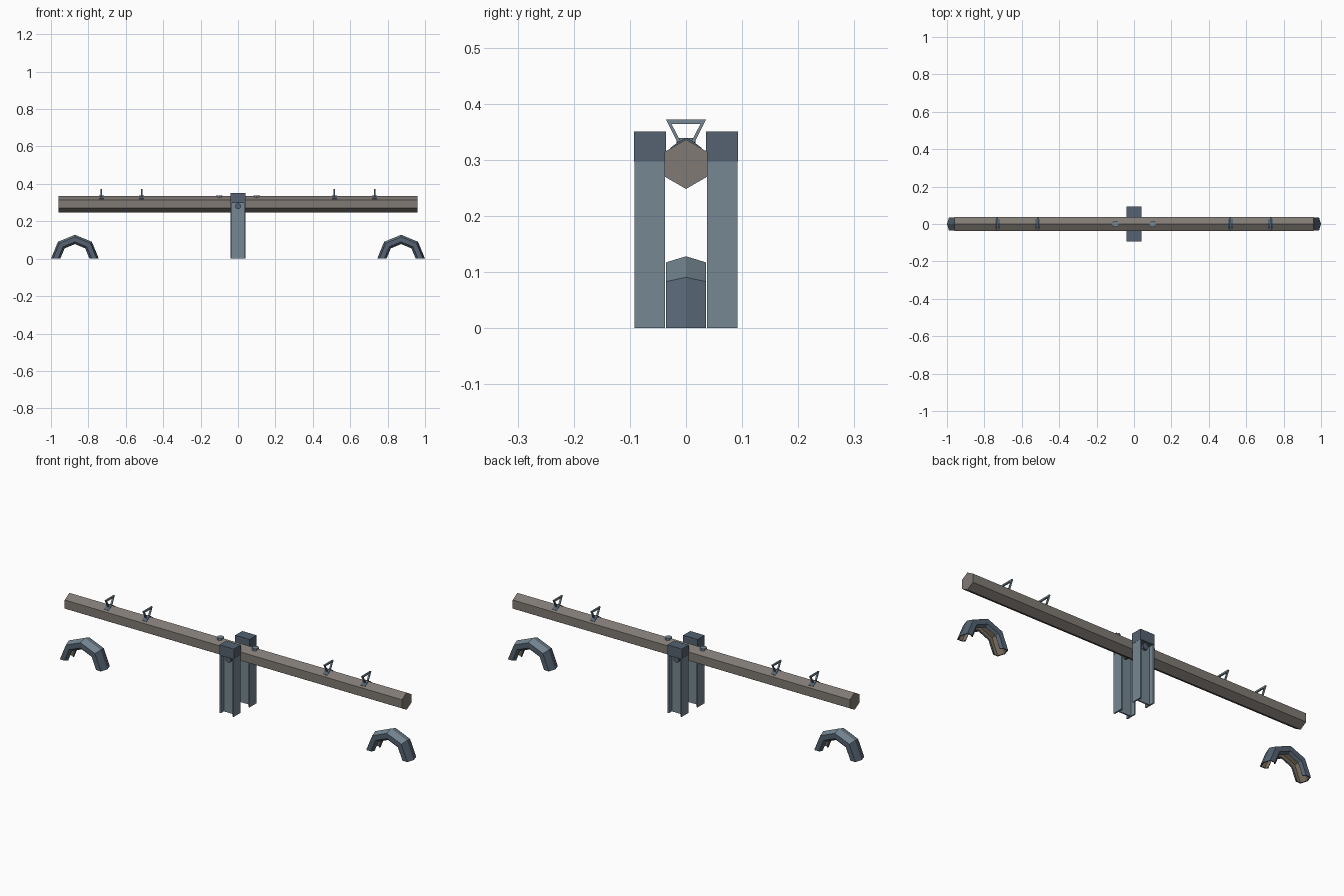
import bpy, bmesh, math
from mathutils import Vector

if "Cube" in bpy.data.objects:
    bpy.data.objects.remove(bpy.data.objects["Cube"])


def material(name, rgb):
    m = bpy.data.materials.new(name)
    m.diffuse_color = (*rgb, 1)
    m.use_nodes = True
    m.node_tree.nodes["Principled BSDF"].inputs["Base Color"].default_value = m.diffuse_color
    return m


STEEL = material("blue grey steel", (0.18, 0.245, 0.29))
DARK = material("dark slate", (0.09, 0.122, 0.165))
WOOD = material("weathered timber", (0.216, 0.195, 0.174))
BROWN = material("tyre lining brown", (0.19, 0.15, 0.11))


def finish(name, bm, *mats):
    bmesh.ops.recalc_face_normals(bm, faces=bm.faces)
    me = bpy.data.meshes.new(name)
    bm.to_mesh(me)
    bm.free()
    for m in mats:
        me.materials.append(m)
    ob = bpy.data.objects.new(name, me)
    bpy.context.collection.objects.link(ob)
    return ob


# Extrude a 2D profile from a to b along an axis (the profile uses the other two, in order)
def prism(name, pts, axis, a, b, mat):
    def put(p, t):
        return {"x": (t, *p), "y": (p[0], t, p[1]), "z": (*p, t)}[axis]
    bm = bmesh.new()
    lo = [bm.verts.new(put(p, a)) for p in pts]
    hi = [bm.verts.new(put(p, b)) for p in pts]
    bm.faces.new(lo)
    bm.faces.new(hi)
    n = len(pts)
    for i in range(n):
        j = (i + 1) % n
        bm.faces.new((lo[i], lo[j], hi[j], hi[i]))
    return finish(name, bm, mat)


def ngon(n, r, cx, cy, start=0.0):
    return [(cx + r * math.cos(start + math.tau * i / n),
             cy + r * math.sin(start + math.tau * i / n)) for i in range(n)]


# Hexagonal see-saw beam with a ridge on top
prism("beam", ngon(6, 0.044, 0, 0.292, math.pi / 2), "x", -0.96, 0.96, WOOD)

# Two I-section posts with dark caps and axle bolts
W, T, D = 0.04, 0.007, 0.0275
for s, side in ((-1, "front"), (1, "back")):
    yc = s * 0.0645
    section = [(-W, -D), (-W + T, -D), (-W + T, -T / 2), (W - T, -T / 2), (W - T, -D), (W, -D),
               (W, D), (W - T, D), (W - T, T / 2), (-W + T, T / 2), (-W + T, D), (-W, D)]
    prism(side + "_post", [(x, yc + y) for x, y in section], "z", 0, 0.345, STEEL)
    e = 0.001
    cap = [(-W - e, yc - D - e), (W + e, yc - D - e), (W + e, yc + D + e), (-W - e, yc + D + e)]
    prism(side + "_post_cap", cap, "z", 0.297, 0.35, DARK)
    prism(side + "_axle_bolt", ngon(8, 0.016, 0, 0.281), "y", yc, yc + s * 0.016, DARK)

# Axle through the beam
prism("axle", ngon(8, 0.01, 0, 0.285), "y", -0.064, 0.064, DARK)

# Flat bolts on the beam either side of the pivot
for x in (-0.1, 0.1):
    prism("beam_bolt", ngon(8, 0.017, x, 0), "z", 0.325, 0.339, STEEL)


# Triangular handles standing on saddle plates
def handle(x):
    outer = [(-0.036, 0.372), (0.036, 0.372), (0.011, 0.323), (-0.011, 0.323)]
    inner = [(-0.026, 0.364), (0.026, 0.364), (0.006, 0.326), (-0.006, 0.326)]
    bm = bmesh.new()
    rings = [[bm.verts.new((x + dx, *p)) for p in ring]
             for ring, dx in ((outer, -.004), (outer, .004), (inner, .004), (inner, -.004))]
    for k in range(4):
        a, b = rings[k], rings[(k + 1) % 4]
        for i in range(4):
            j = (i + 1) % 4
            bm.faces.new((a[i], a[j], b[j], b[i]))
    finish("handle", bm, STEEL)
    saddle = [(-0.028, 0.316), (0, 0.332), (0.028, 0.316), (0.028, 0.321),
              (0.012, 0.333), (0, 0.339), (-0.012, 0.333), (-0.028, 0.321)]
    prism("handle_saddle", saddle, "x", x - 0.013, x + 0.013, DARK)


for x in (-0.73, -0.515, 0.515, 0.73):
    handle(x)


# Half-buried hollow tyres: a U-shaped rim section swept round half an octagon
def tyre(cx):
    outer = [(0.078, -0.024), (0.09, -0.036), (0.117, -0.036), (0.128, 0),
             (0.117, 0.036), (0.09, 0.036), (0.078, 0.024)]
    inner = [(0.082, 0.02), (0.092, 0.031), (0.113, 0.031), (0.123, 0),
             (0.113, -0.031), (0.092, -0.031), (0.082, -0.02)]
    ring = outer + inner
    n = len(ring)
    bm = bmesh.new()
    rows = []
    for k in range(5):
        a = math.pi * k / 4
        rows.append([bm.verts.new((cx + r * math.cos(a), y, r * math.sin(a))) for r, y in ring])
    for k in range(4):
        for i in range(n):
            j = (i + 1) % n
            f = bm.faces.new((rows[k][i], rows[k][j], rows[k + 1][j], rows[k + 1][i]))
            if 7 <= i <= 12:
                f.material_index = 2      # lining
            elif i in (2, 3) and k in (1, 2):
                f.material_index = 1      # worn upper tread
    bm.faces.new(rows[0])
    bm.faces.new(rows[4])
    finish("tyre", bm, DARK, STEEL, BROWN)


for x in (-0.872, 0.872):
    tyre(x)
